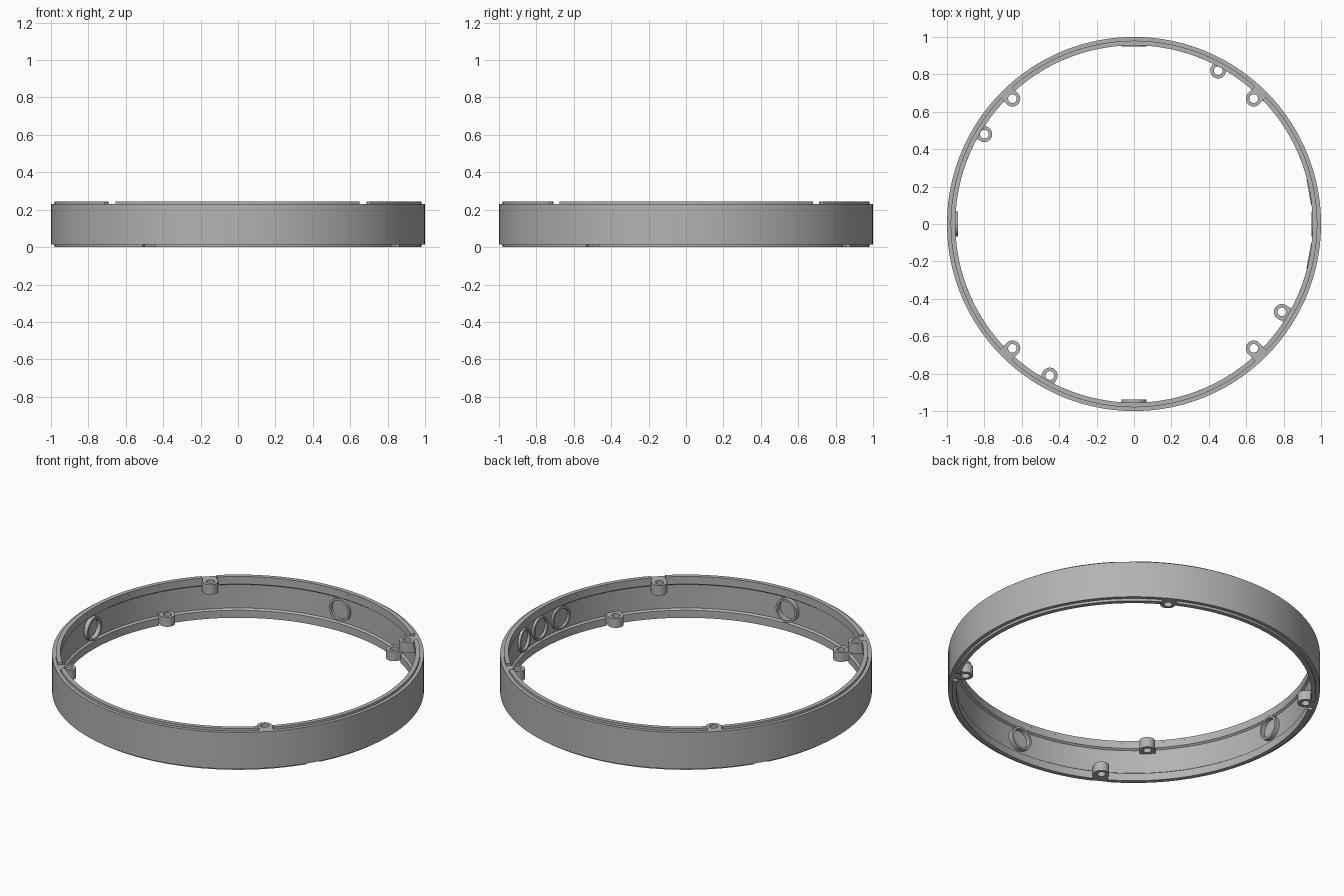
import bpy
import bmesh
from math import sin, cos, pi, radians, atan2, hypot
from mathutils import Matrix, Vector

old = bpy.data.objects.get("Cube")
if old:
    bpy.data.objects.remove(old, do_unlink=True)

HEIGHT, STEP = 0.245, 0.014
LIP_OUT, BORE, WALL = 0.98, 0.955, 0.966

grey = bpy.data.materials.new("plain grey")
grey.use_nodes = True
colour = (0.45, 0.45, 0.45, 1)
grey.diffuse_color = colour
grey.node_tree.nodes["Principled BSDF"].inputs["Base Color"].default_value = colour


def finish(bm, name):
    bmesh.ops.recalc_face_normals(bm, faces=bm.faces)
    mesh = bpy.data.meshes.new(name)
    bm.to_mesh(mesh)
    bm.free()
    mesh.materials.append(grey)
    obj = bpy.data.objects.new(name, mesh)
    bpy.context.collection.objects.link(obj)
    bpy.ops.object.select_all(action="DESELECT")
    obj.select_set(True)
    bpy.context.view_layer.objects.active = obj
    bpy.ops.object.shade_smooth_by_angle(angle=radians(30))
    return obj


def lathe(name, profile, start=0.0, end=2 * pi):
    """Sweep a closed (radius, z) profile round z, capping partial arcs."""
    full = end - start > 2 * pi - 0.001
    steps = max(4, round((end - start) / (2 * pi) * 160))
    bm = bmesh.new()
    rows = []
    for i in range(steps if full else steps + 1):
        a = start + (end - start) * i / steps
        rows.append([bm.verts.new((r * cos(a), r * sin(a), z)) for r, z in profile])
    n = len(profile)
    for i in range(steps):
        p, q = rows[i], rows[(i + 1) % len(rows)]
        for j in range(n):
            k = (j + 1) % n
            bm.faces.new((p[j], q[j], q[k], p[k]))
    if not full:
        bm.faces.new(rows[0])
        bm.faces.new(rows[-1])
    return finish(bm, name)


def tube(name, outline, hole, low, high, matrix, count=48):
    """Pierced prism; outline(t) gives the outer radius at angle t."""
    bm = bmesh.new()
    rows = []
    for i in range(count):
        t = 2 * pi * i / count
        ring = ((outline(t), low), (outline(t), high), (hole, high), (hole, low))
        rows.append([bm.verts.new(matrix @ Vector((r * cos(t), r * sin(t), z)))
                     for r, z in ring])
    for i in range(count):
        p, q = rows[i], rows[(i + 1) % count]
        for j in range(4):
            k = (j + 1) % 4
            bm.faces.new((p[j], q[j], q[k], p[k]))
    return finish(bm, name)


# Main wall, with a thicker band along each rim
top, bottom, band = HEIGHT - STEP, STEP, 0.045
lathe("ring_wall", [(1, bottom), (1, top), (BORE, top), (BORE, HEIGHT - band),
                    (WALL, HEIGHT - band - 0.008), (WALL, band + 0.008),
                    (BORE, band), (BORE, bottom)])

# Screw bosses below the top rim and above the bottom rim
upper = [(0.64, 0.67), (-0.65, 0.67), (-0.65, -0.665), (0.64, -0.665)]
lower = [(0.45, 0.82), (-0.8, 0.48), (-0.45, -0.81), (0.79, -0.47)]


def boss(name, x, y, low, high):
    reach = 0.978 - hypot(x, y)

    # Round towards the centre, straight sided towards the wall
    def outline(t):
        if cos(t) <= 0.001:
            return 0.042
        return min(0.042 / max(abs(sin(t)), 0.001), max(reach, 0.042) / cos(t))

    place = Matrix.Translation((x, y, 0)) @ Matrix.Rotation(atan2(y, x), 4, "Z")
    tube(name, outline, 0.023, low, high, place)


for i, (x, y) in enumerate(upper):
    boss(f"upper_boss_{i + 1}", x, y, top - 0.06, top)
for i, (x, y) in enumerate(lower):
    boss(f"lower_boss_{i + 1}", x, y, bottom, bottom + 0.055)


# Raised locating lips, interrupted at the bosses
def lips(name, spots, low, high):
    angles = sorted(atan2(y, x) % (2 * pi) for x, y in spots)
    gap = 0.041
    for i, a in enumerate(angles):
        b = angles[(i + 1) % len(angles)]
        if b < a:
            b += 2 * pi
        lathe(f"{name}_{i + 1}", [(BORE, low), (LIP_OUT, low), (LIP_OUT, high),
                                  (BORE, high)], a + gap, b - gap)


lips("top_lip", upper, top, HEIGHT)
lips("bottom_lip", lower, 0, bottom)

# Round port collars on the inside of the wall: angle and inner face distance
ports = [(0, 0.95), (10.3, 0.95), (-10.3, 0.95), (90, 0.95), (180, 0.94), (270, 0.938)]
for i, (angle, face) in enumerate(ports):
    turn = (Matrix.Translation((0, 0, 0.128)) @ Matrix.Rotation(radians(angle), 4, "Z")
            @ Matrix.Rotation(pi / 2, 4, "Y"))
    tube(f"port_collar_{i + 1}", lambda t: 0.068, 0.056, face, 0.972, turn)
